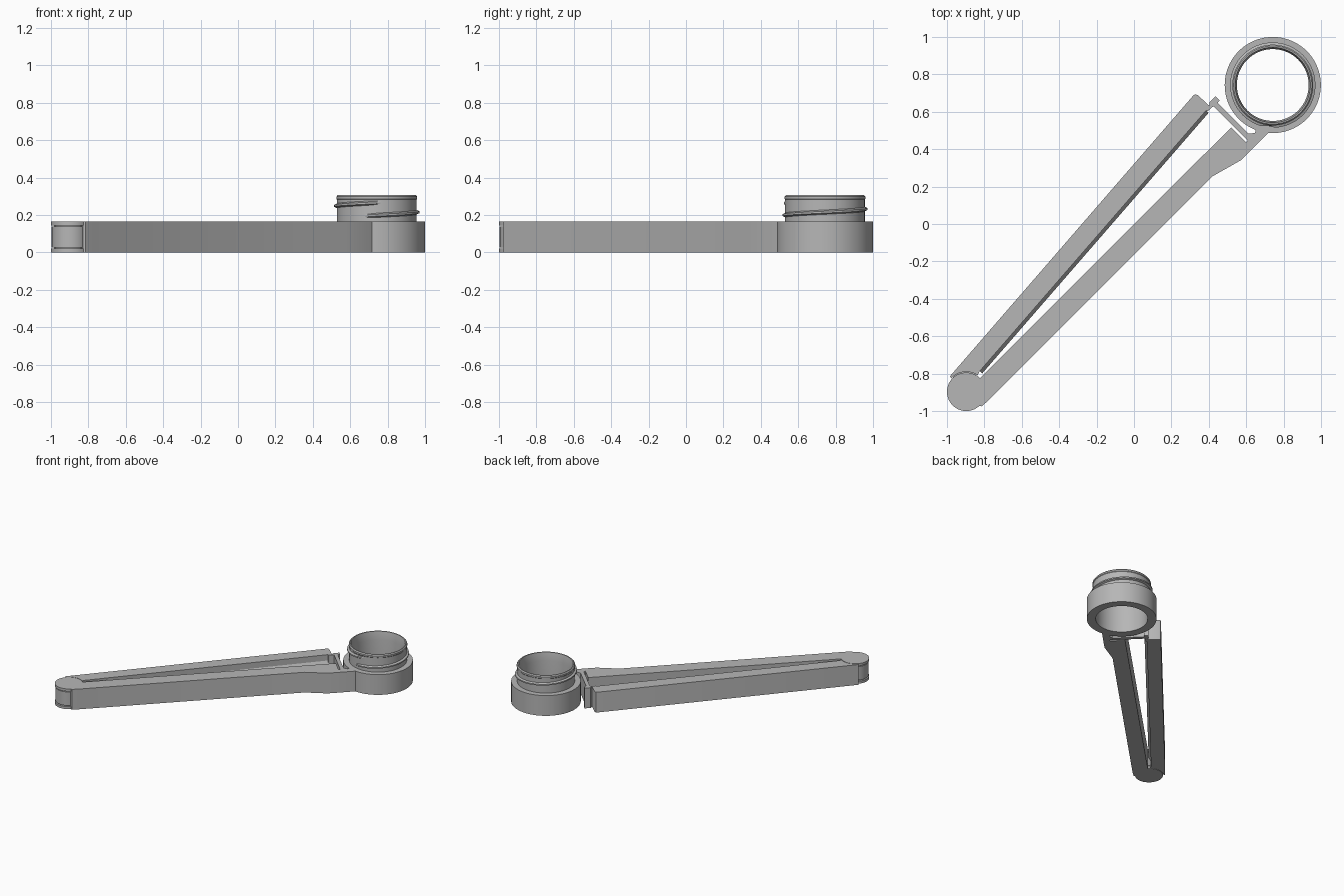
import bpy
import bmesh
from math import cos, sin, radians, pi
from mathutils import Vector

default = bpy.data.objects.get("Cube")
if default:
    bpy.data.objects.remove(default)

grey = bpy.data.materials.new("plain_grey")
grey.use_nodes = True
grey.diffuse_color = (0.47, 0.47, 0.47, 1)
grey.node_tree.nodes["Principled BSDF"].inputs["Base Color"].default_value = (0.47, 0.47, 0.47, 1)

HEIGHT = 0.165
HINGE = Vector((-0.897, -0.897, 0))
NECK = Vector((0.742, 0.743, 0))


def finish(name, bm):
    bmesh.ops.recalc_face_normals(bm, faces=bm.faces)
    mesh = bpy.data.meshes.new(name)
    bm.to_mesh(mesh)
    bm.free()
    mesh.materials.append(grey)
    obj = bpy.data.objects.new(name, mesh)
    bpy.context.collection.objects.link(obj)
    bpy.ops.object.select_all(action='DESELECT')
    obj.select_set(True)
    bpy.context.view_layer.objects.active = obj
    bpy.ops.object.shade_smooth_by_angle(angle=radians(30))
    return obj


def extrude(name, points, vector):
    """Push a flat outline along a vector into a solid."""
    bm = bmesh.new()
    face = bm.faces.new([bm.verts.new(p) for p in points])
    result = bmesh.ops.extrude_face_region(bm, geom=[face], use_keep_orig=True)
    moved = [v for v in result["geom"] if isinstance(v, bmesh.types.BMVert)]
    bmesh.ops.translate(bm, verts=moved, vec=vector)
    return finish(name, bm)


def slab(name, outline, z0=0, z1=HEIGHT):
    return extrude(name, [(x, y, z0) for x, y in outline], Vector((0, 0, z1 - z0)))


def arc(centre, radius, start, end, count):
    angles = [radians(start + (end - start) * i / count) for i in range(count + 1)]
    return [(centre.x + radius * cos(a), centre.y + radius * sin(a)) for a in angles]


def disc(name, centre, radius, z0, z1):
    return slab(name, arc(centre, radius, 0, 360, 64)[:-1], z0, z1)


def lathe(name, centre, profile, steps=96):
    """Spin a closed radius/height profile about a vertical axis."""
    bm = bmesh.new()
    rings = []
    for i in range(steps):
        a = 2 * pi * i / steps
        rings.append([bm.verts.new(centre + Vector((r * cos(a), r * sin(a), z))) for r, z in profile])
    n = len(profile)
    for i in range(steps):
        a, b = rings[i], rings[(i + 1) % steps]
        for j in range(n):
            k = (j + 1) % n
            bm.faces.new((a[j], a[k], b[k], b[j]))
    return finish(name, bm)


# Lower arm with the springy latch strip and its hooked head
slab("lower_arm_and_latch", [
    (-0.83, -0.97), (-0.815, -0.975), (-0.78, -0.945), (0.42, 0.255), (0.57, 0.34),
    (0.72, 0.49), (0.72, 0.52), (0.66, 0.53), (0.646, 0.486), (0.612, 0.484),
    (0.447, 0.647), (0.458, 0.66), (0.435, 0.683), (0.405, 0.652), (0.402, 0.61),
    (0.425, 0.63), (0.608, 0.447), (0.6, 0.437), (0.52, 0.517),
    (-0.83, -0.83), (-0.88, -0.88)])

# Upper arm, hollowed at one end to clear the hinge
upper = [(-0.985, -0.815), (0.318, 0.688), (0.328, 0.693), (0.342, 0.688),
         (0.405, 0.63), (0.407, 0.617), (0.395, 0.603), (0.386, 0.607), (-0.825, -0.787)]
slab("upper_arm", upper + arc(HINGE, 0.107, 55, 138, 16))

# Sealing rib along the inner face of the upper arm
start, end = Vector((-0.825, -0.787, 0)), Vector((0.386, 0.607, 0))
along = end - start
out = Vector((along.y, -along.x, 0)).normalized()
middle = HEIGHT / 2
extrude("sealing_rib", [start - out * 0.01 + Vector((0, 0, middle - 0.05)),
                        start + out * 0.018 + Vector((0, 0, middle - 0.008)),
                        start + out * 0.018 + Vector((0, 0, middle + 0.008)),
                        start - out * 0.01 + Vector((0, 0, middle + 0.05))], along)

# Hinge: two caps, a pin, and a barrel joined to the upper arm
disc("hinge_bottom_cap", HINGE, 0.103, 0, 0.02)
disc("hinge_top_cap", HINGE, 0.103, HEIGHT - 0.02, HEIGHT)
disc("hinge_pin", HINGE, 0.08, 0.01, HEIGHT - 0.01)
disc("hinge_barrel", HINGE, 0.099, 0.027, HEIGHT - 0.027)
slab("hinge_tongue", arc(HINGE, 0.118, 62, 132, 12) + arc(HINGE, 0.07, 132, 62, 12),
     0.027, HEIGHT - 0.027)

# Collar and bottle neck turned as one profile
lathe("spout_neck", NECK, [
    (0.192, 0), (0.257, 0), (0.257, HEIGHT), (0.213, HEIGHT), (0.213, 0.282),
    (0.216, 0.286), (0.216, 0.298), (0.209, 0.306), (0.201, 0.306),
    (0.198, 0.29), (0.192, 0.24)])

# Screw thread: a tapered bead following a helix
bm = bmesh.new()
steps = 96
previous = None
for i in range(steps + 1):
    t = i / steps
    a = radians(250 + 388 * t)
    z = 0.195 + 0.072 * t
    size = min(1, t * 16, (1 - t) * 16)
    section = [(0.208, -0.014), (0.211 + 0.017 * size, -0.005),
               (0.211 + 0.017 * size, 0.005), (0.208, 0.014)]
    ring = [bm.verts.new(NECK + Vector((r * cos(a), r * sin(a), z + h))) for r, h in section]
    if previous:
        for j in range(4):
            k = (j + 1) % 4
            bm.faces.new((previous[j], previous[k], ring[k], ring[j]))
    else:
        bm.faces.new(ring)
    previous = ring
bm.faces.new(previous)
finish("screw_thread", bm)
